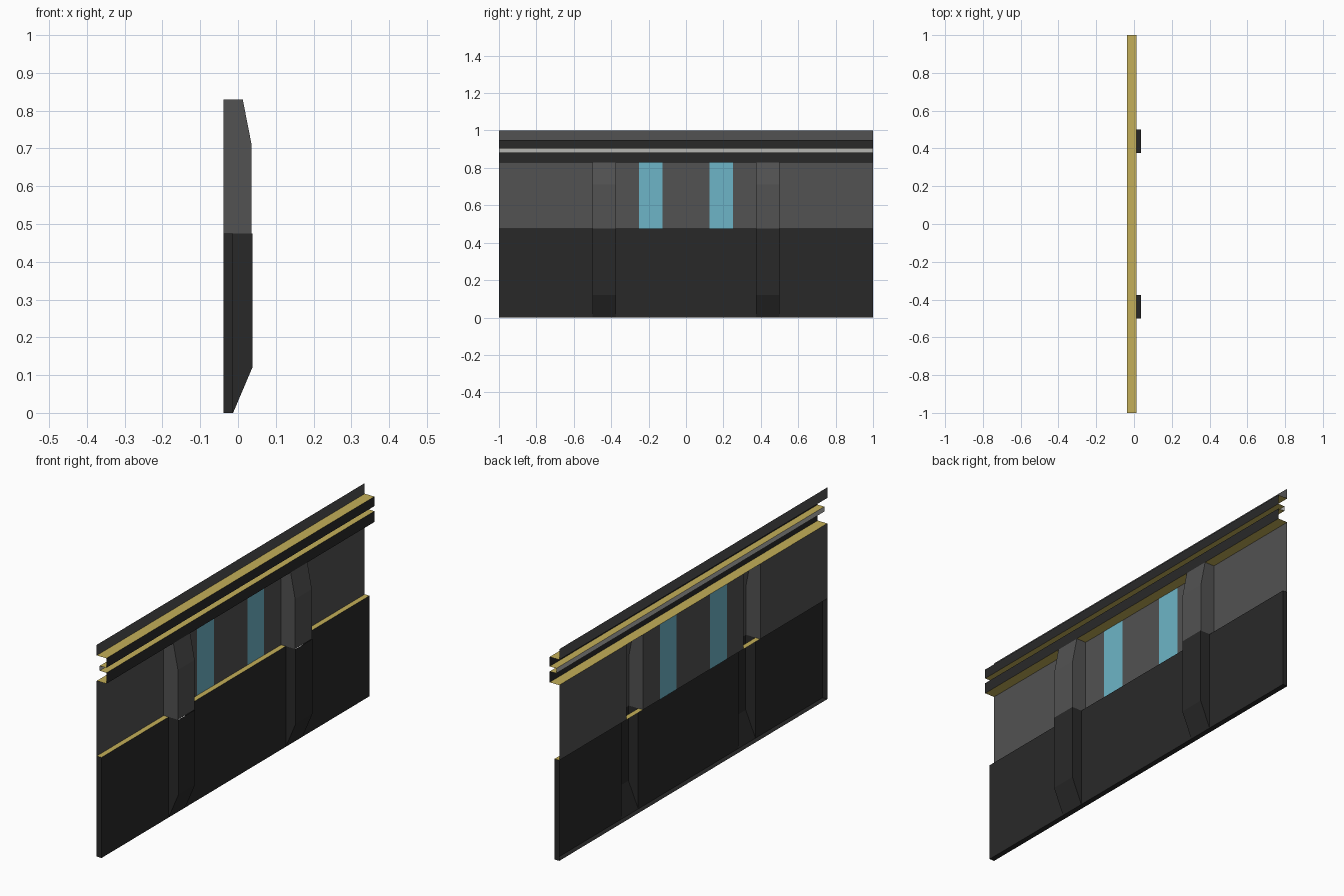
import bpy, bmesh

if "Cube" in bpy.data.objects:
    bpy.data.objects.remove(bpy.data.objects["Cube"])

COLORS = {
    "dark": (0.022, 0.022, 0.022, 1),
    "grey": (0.085, 0.085, 0.085, 1),
    "gold": (0.55, 0.43, 0.10, 1),
    "glass": (0.155, 0.46, 0.57, 1),
    "light": (0.47, 0.47, 0.45, 1),
}
MATS = {}
for name, col in COLORS.items():
    MATS[name] = bpy.data.materials.new(name)
    MATS[name].diffuse_color = col


def strip(name, mat, spans, profile, close=None):
    """Sweep an open (x, z) profile along y; 'close' adds end caps through extra points."""
    bm = bmesh.new()
    for y0, y1 in spans:
        a = [bm.verts.new((x, y0, z)) for x, z in profile]
        b = [bm.verts.new((x, y1, z)) for x, z in profile]
        for i in range(len(profile) - 1):
            bm.faces.new((a[i], b[i], b[i + 1], a[i + 1]))
        if close is not None:
            ca = [bm.verts.new((x, y0, z)) for x, z in close]
            cb = [bm.verts.new((x, y1, z)) for x, z in close]
            bm.faces.new(a + ca)
            bm.faces.new((b + cb)[::-1])
    me = bpy.data.meshes.new(name)
    bm.to_mesh(me)
    bm.free()
    me.materials.append(MATS[mat])
    ob = bpy.data.objects.new(name, me)
    bpy.context.collection.objects.link(ob)
    return ob


def mirrored(spans):
    return spans + [(-b, -a) for a, b in spans]


# key depths and heights
BACK, BASE, LIP, SLOT = -0.038, -0.013, 0.0125, -0.0225
SILL, HEAD = 0.475, 0.83
FULL = [(-1, 1)]
PILLARS = mirrored([(0.375, 0.5)])

# lower wall: front sheets between the pillars, underside with end caps
strip("lower_wall", "dark", mirrored([(0.5, 1)]) + [(-0.375, 0.375)],
      [(BASE, 0), (BASE, SILL)])
strip("lower_wall_base", "dark", FULL, [(BACK, 0), (BASE, 0)],
      [(BASE, SILL), (BACK, SILL)])
strip("sill", "gold", FULL, [(BASE, SILL), (BACK, SILL)])

# upper wall and windows
strip("upper_wall", "grey", mirrored([(0.5, 1), (0.25, 0.375)]) + [(-0.125, 0.125)],
      [(BACK, SILL), (BACK, HEAD)])
strip("window", "glass", mirrored([(0.125, 0.25)]), [(BACK, SILL), (BACK, HEAD)])

# pillars, open at the back
strip("pillar_lower", "dark", PILLARS,
      [(BASE, 0), (0.038, 0.12), (0.038, SILL)], [(BASE, SILL)])
strip("pillar_upper", "grey", PILLARS,
      [(0.036, SILL), (0.036, 0.71), (LIP, HEAD)], [(BACK, HEAD), (BACK, SILL)])

# stepped cornice with a recessed light strip
strip("cornice_underside", "gold", FULL, [(BACK, HEAD), (LIP, HEAD)])
strip("cornice_lower_face", "dark", FULL, [(LIP, HEAD), (LIP, 0.881)])
strip("slot_floor", "gold", FULL, [(LIP, 0.881), (SLOT, 0.882)])
strip("light_strip", "light", FULL, [(SLOT, 0.882), (SLOT, 0.905)])
strip("slot_ceiling", "gold", FULL, [(SLOT, 0.905), (LIP, 0.905)])
strip("cornice_upper_face", "dark", FULL, [(LIP, 0.905), (LIP, 0.95)])
strip("cornice_ledge", "gold", FULL, [(LIP, 0.95), (BACK, 0.95)])
strip("top_rail", "grey", FULL, [(BACK, 0.95), (BACK, 1.0)])

for m in bpy.data.materials:
    if m.users and not m.is_grease_pencil:
        m.use_nodes = True
        m.node_tree.nodes["Principled BSDF"].inputs["Base Color"].default_value = m.diffuse_color
